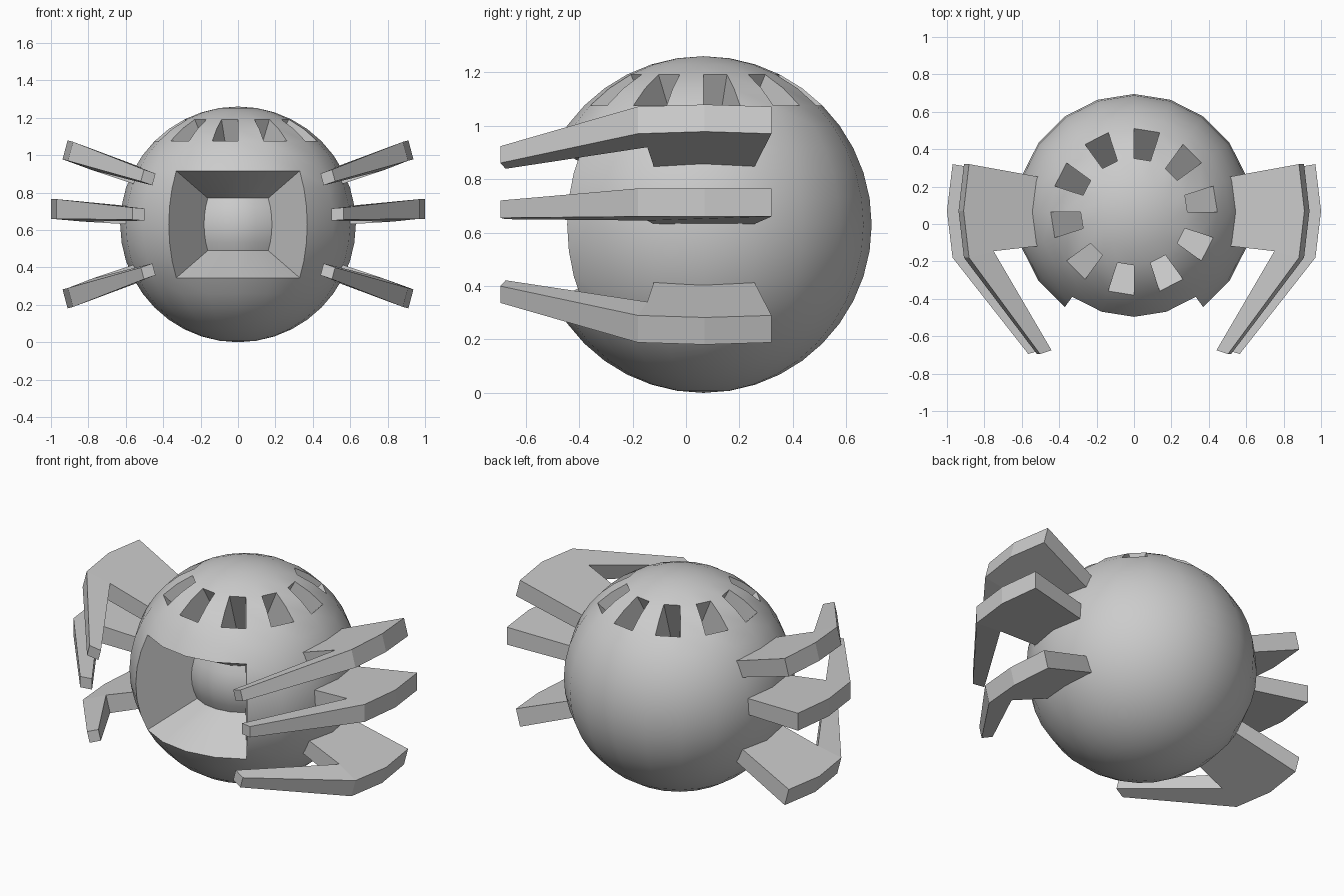
import bpy
import bmesh
import math
from mathutils import Matrix, Vector

if "Cube" in bpy.data.objects:
    bpy.data.objects.remove(bpy.data.objects["Cube"], do_unlink=True)

CENTRE = Vector((0, 0.065, 0.63))
RADIUS = 0.63

grey = bpy.data.materials.new("plain grey")
grey.use_nodes = True
grey.diffuse_color = (0.6, 0.6, 0.6, 1)
grey.node_tree.nodes["Principled BSDF"].inputs["Base Color"].default_value = (0.6, 0.6, 0.6, 1)


def make_object(name, bm):
    bmesh.ops.recalc_face_normals(bm, faces=bm.faces)
    mesh = bpy.data.meshes.new(name)
    bm.to_mesh(mesh)
    bm.free()
    mesh.materials.append(grey)
    obj = bpy.data.objects.new(name, mesh)
    bpy.context.collection.objects.link(obj)
    return obj


def sink(bm, faces, scale):
    """Push a patch of the shell radially towards the centre."""
    new = bmesh.ops.extrude_face_region(bm, geom=faces)["geom"]
    for v in new:
        if isinstance(v, bmesh.types.BMVert):
            v.co *= scale
    old = [f for f in faces if f.is_valid]
    if old:
        bmesh.ops.delete(bm, geom=old, context='FACES')


# Round body, with a deep front opening and a ring of ten roof vents
bm = bmesh.new()
bmesh.ops.create_uvsphere(bm, u_segments=20, v_segments=20, radius=RADIUS)
opening, vents = [], {}
for f in bm.faces:
    c = f.calc_center_median()
    lat = math.degrees(math.atan2(c.z, math.hypot(c.x, c.y)))
    lon = math.degrees(math.atan2(c.x, c.y)) % 360
    if abs(lat) < 27 and abs(lon - 180) < 36:
        opening.append(f)
    sector = int(lon // 18)
    if 45 < lat < 63 and sector % 2 == 0:
        vents.setdefault(sector, []).append(f)
sink(bm, opening, 0.49)
for patch in vents.values():
    sink(bm, patch, 0.5)
bmesh.ops.translate(bm, verts=bm.verts, vec=CENTRE)
body = make_object("body", bm)
bpy.context.view_layer.objects.active = body
body.select_set(True)
bpy.ops.object.shade_smooth_by_angle(angle=math.radians(30))
body.select_set(False)

# Claw outline: x, y, underside and top relative to the body centre height
CLAW = [
    (0.50, 0.24, -0.005, 0.09),    # root back
    (0.97, 0.32, 0.03, 0.135),     # outer back
    (1.00, 0.07, 0.03, 0.135),     # outer middle
    (0.97, -0.18, 0.03, 0.135),    # outer elbow
    (0.565, -0.695, 0.025, 0.09),  # tip outside
    (0.50, -0.675, 0.02, 0.085),   # tip inside
    (0.83, -0.145, 0.015, 0.12),   # inner elbow
    (0.50, -0.11, -0.005, 0.09),   # root front
]


def claw(name, side, tilt, shift, flip=1):
    bm = bmesh.new()
    low = [bm.verts.new((x, y, a)) for x, y, a, b in CLAW]
    top = [bm.verts.new((x, y, b)) for x, y, a, b in CLAW]
    for ring in (low, top):
        bm.faces.new([ring[i] for i in (0, 1, 2, 3, 6, 7)])
        bm.faces.new([ring[i] for i in (3, 4, 5, 6)])
    for i in range(len(CLAW)):
        j = (i + 1) % len(CLAW)
        bm.faces.new((low[i], low[j], top[j], top[i]))
    turn = Matrix.Rotation(math.radians(-tilt), 4, 'Y')
    place = Matrix.Diagonal((side, 1, flip, 1)) @ Matrix.Translation(shift) @ turn
    bmesh.ops.transform(bm, matrix=Matrix.Translation((0, 0, CENTRE.z)) @ place, verts=bm.verts)
    make_object(name, bm)


# Three claws on each side, the lower one mirroring the upper one
for side, label in ((1, "left"), (-1, "right")):
    claw(label + "_middle_claw", side, 0, (0, 0, 0))
    claw(label + "_upper_claw", side, 15, (-0.02, 0, 0.06))
    claw(label + "_lower_claw", side, 15, (-0.02, 0, 0.06), -1)
